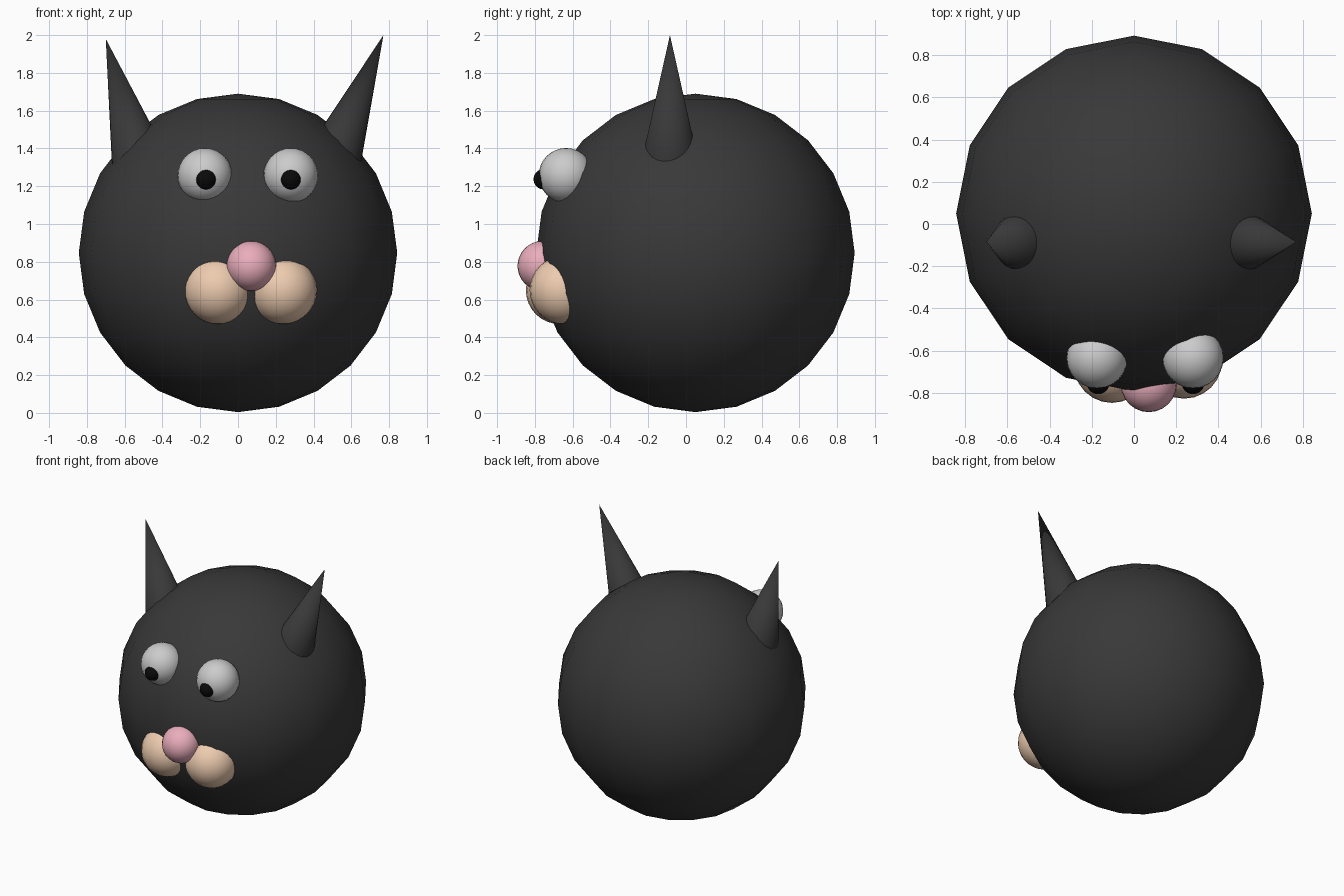
import bpy
from math import radians, sin, cos

if "Cube" in bpy.data.objects:
    bpy.data.objects.remove(bpy.data.objects["Cube"])


def material(name, r, g, b):
    m = bpy.data.materials.new(name)
    m.diffuse_color = (r, g, b, 1)
    m.use_nodes = True
    m.node_tree.nodes["Principled BSDF"].inputs["Base Color"].default_value = m.diffuse_color
    return m


charcoal = material("charcoal", 0.04, 0.04, 0.04)
black = material("black", 0.003, 0.003, 0.003)
tan_fur = material("tan", 0.85, 0.60, 0.43)
pink = material("pink", 0.82, 0.42, 0.50)


def finish(name, mat):
    ob = bpy.context.object
    ob.name = name
    if mat:
        ob.data.materials.append(mat)
    bpy.ops.object.shade_smooth_by_angle(angle=radians(40))
    return ob


def ball(name, loc, radius, mat=None, segments=24, rings=16):
    bpy.ops.mesh.primitive_uv_sphere_add(
        segments=segments, ring_count=rings, radius=radius, location=loc)
    return finish(name, mat)


def ear(name, tip, tilt, half_angle, length=0.72):
    # Cone whose tip is fixed; tilt leans it outwards, base sinks into the head
    a = radians(tilt)
    r = length * sin(radians(half_angle)) / cos(radians(half_angle))
    centre = (tip[0] - sin(a) * length / 2, tip[1], tip[2] - cos(a) * length / 2)
    bpy.ops.mesh.primitive_cone_add(vertices=24, radius1=r, radius2=0, depth=length,
                                    location=centre, rotation=(0, a, 0))
    return finish(name, charcoal)


# Round head, low segment count
ball("head", (0, 0.05, 0.847), 0.843, charcoal, 16, 12)

# Pointed ears, leaning slightly differently
ear("ear_left", (-0.70, -0.083, 1.98), -15.3, 12.5)
ear("ear_right", (0.77, -0.085, 2.0), 21.8, 11.8)

# Eyes, pupils and cheeks
for side, eye_x, pupil_x, cheek_x, cheek_y in (
        ("left", -0.175, -0.17, -0.105, -0.668),
        ("right", 0.28, 0.28, 0.238, -0.648)):
    ball("eye_" + side, (eye_x, -0.635, 1.257), 0.145)
    ball("pupil_" + side, (pupil_x, -0.753, 1.237), 0.054, black)
    ball("cheek_" + side, (cheek_x, cheek_y, 0.65), 0.18, tan_fur)

# Nose
ball("nose", (0.07, -0.76, 0.778), 0.132, pink)
